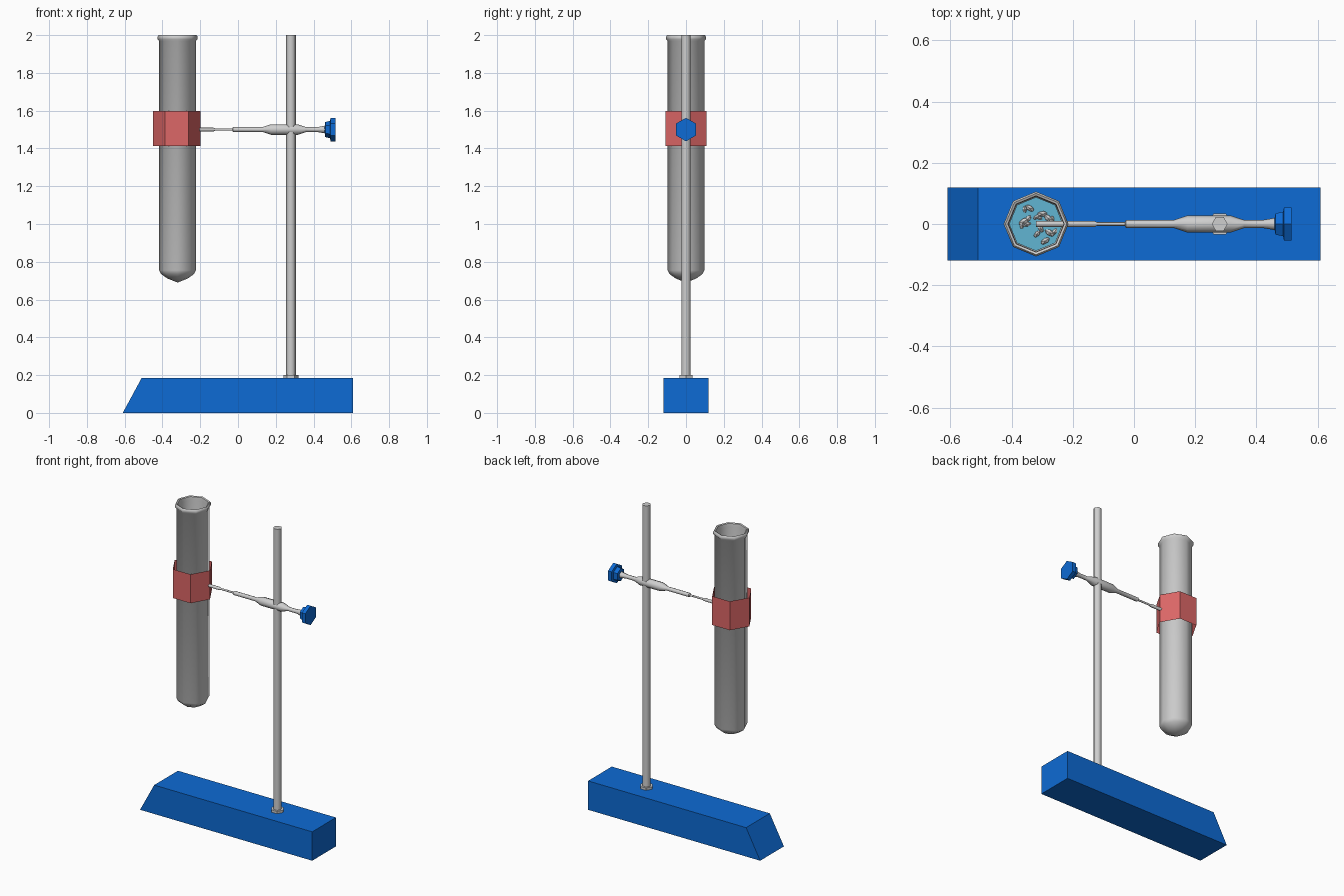
import bpy, bmesh, math, random
from mathutils import Matrix, Vector

if "Cube" in bpy.data.objects:
    bpy.data.objects.remove(bpy.data.objects["Cube"])

random.seed(4)


def material(name, rgb):
    m = bpy.data.materials.new(name)
    m.diffuse_color = (*rgb, 1)
    m.use_nodes = True
    m.node_tree.nodes["Principled BSDF"].inputs["Base Color"].default_value = m.diffuse_color
    return m


BLUE = material("blue plastic", (0.004, 0.145, 0.66))
GREY = material("light grey", (0.62, 0.62, 0.62))
RED = material("soft red", (0.72, 0.135, 0.135))
WATER = material("pale blue liquid", (0.12, 0.46, 0.65))


def finish(name, bm, mat, smooth=0):
    bmesh.ops.remove_doubles(bm, verts=bm.verts, dist=1e-5)
    bmesh.ops.recalc_face_normals(bm, faces=bm.faces)
    me = bpy.data.meshes.new(name)
    bm.to_mesh(me)
    bm.free()
    me.materials.append(mat)
    ob = bpy.data.objects.new(name, me)
    bpy.context.collection.objects.link(ob)
    if smooth:
        bpy.ops.object.select_all(action='DESELECT')
        ob.select_set(True)
        bpy.context.view_layer.objects.active = ob
        bpy.ops.object.shade_smooth_by_angle(angle=math.radians(smooth))
    return ob


def lathe(name, profile, sides, mat, at=(0, 0, 0), along_x=False, smooth=0):
    """Sweep (radius, height) points round z, or round x if along_x."""
    bm = bmesh.new()
    rings = []
    for r, h in profile:
        ring = []
        for i in range(sides):
            a = 2 * math.pi * i / sides
            p = Vector((r * math.cos(a), r * math.sin(a), h))
            if along_x:
                p = Vector((p.z, p.y, p.x))
            ring.append(bm.verts.new(p + Vector(at)))
        rings.append(ring)
    for lo, hi in zip(rings, rings[1:]):
        for i in range(sides):
            j = (i + 1) % sides
            bm.faces.new((lo[i], lo[j], hi[j], hi[i]))
    return finish(name, bm, mat, smooth)


# Base block with one sloping end
bm = bmesh.new()
section = [(-0.61, 0), (0.61, 0), (0.61, 0.185), (-0.51, 0.185)]
front = [bm.verts.new((x, -0.12, z)) for x, z in section]
back = [bm.verts.new((x, 0.12, z)) for x, z in section]
bm.faces.new(front)
bm.faces.new(back[::-1])
for i in range(4):
    j = (i + 1) % 4
    bm.faces.new((front[i], back[i], back[j], front[j]))
finish("base", bm, BLUE)

# Upright rod and its foot nut
ROD_X, ARM_Z, TUBE_X = 0.28, 1.5, -0.32
lathe("rod", [(0, 0.15), (0.026, 0.15), (0.026, 2), (0, 2)], 6, GREY,
      (ROD_X, 0, 0), smooth=65)
lathe("rod_nut", [(0, 0.18), (0.04, 0.18), (0.04, 0.2), (0, 0.2)], 6, GREY, (ROD_X, 0, 0))

# Stepped clamp arm, reaching into the tube
lathe("clamp_arm", [(0, -0.32), (0.01, -0.32), (0.01, -0.13), (0.006, -0.12),
                    (0.006, -0.03), (0.013, -0.026), (0.013, 0.13), (0.028, 0.175),
                    (0.028, 0.315), (0.013, 0.36), (0.013, 0.42), (0.02, 0.46),
                    (0, 0.46)], 8, GREY, (0, 0, ARM_Z), True, 50)

# Hexagonal tightening knob
lathe("knob", [(0, 0.456), (0.04, 0.462), (0.046, 0.487), (0.062, 0.49),
               (0.062, 0.515), (0, 0.515)], 6, BLUE, (0, 0, ARM_Z), True)

# Clamp band: an open thin hexagonal sleeve
lathe("clamp_band", [(0.125, 1.412), (0.125, 1.597)], 6, RED, (TUBE_X - 0.004, 0, 0))

# Test tube with rounded foot, lip and inner wall
lathe("test_tube", [(0, 0.69), (0.055, 0.712), (0.087, 0.735), (0.097, 0.755),
                    (0.097, 1.968), (0.106, 1.978), (0.106, 1.992), (0.1, 2.0),
                    (0.092, 1.996), (0.09, 1.975), (0.09, 0.76), (0.055, 0.722),
                    (0, 0.702)], 8, GREY, (TUBE_X, 0, 0), smooth=50)

# Liquid inside the tube
LEVEL = 1.18
lathe("liquid", [(0, 0.706), (0.05, 0.726), (0.088, 0.765), (0.088, LEVEL), (0, LEVEL)],
      8, WATER, (TUBE_X, 0, 0))

# Loose grains breaking the surface
bm = bmesh.new()
for i in range(16):
    a, d = random.uniform(0, 2 * math.pi), 0.07 * math.sqrt(random.random())
    r = random.uniform(0.006, 0.014)
    place = (Matrix.Translation((TUBE_X + d * math.cos(a), d * math.sin(a), LEVEL))
             @ Matrix.Rotation(random.uniform(0, 3), 4, 'Z')
             @ Matrix.Diagonal((r * 1.5, r * 0.8, r, 1)))
    bmesh.ops.create_icosphere(bm, subdivisions=1, radius=1, matrix=place)
finish("grains", bm, GREY)
